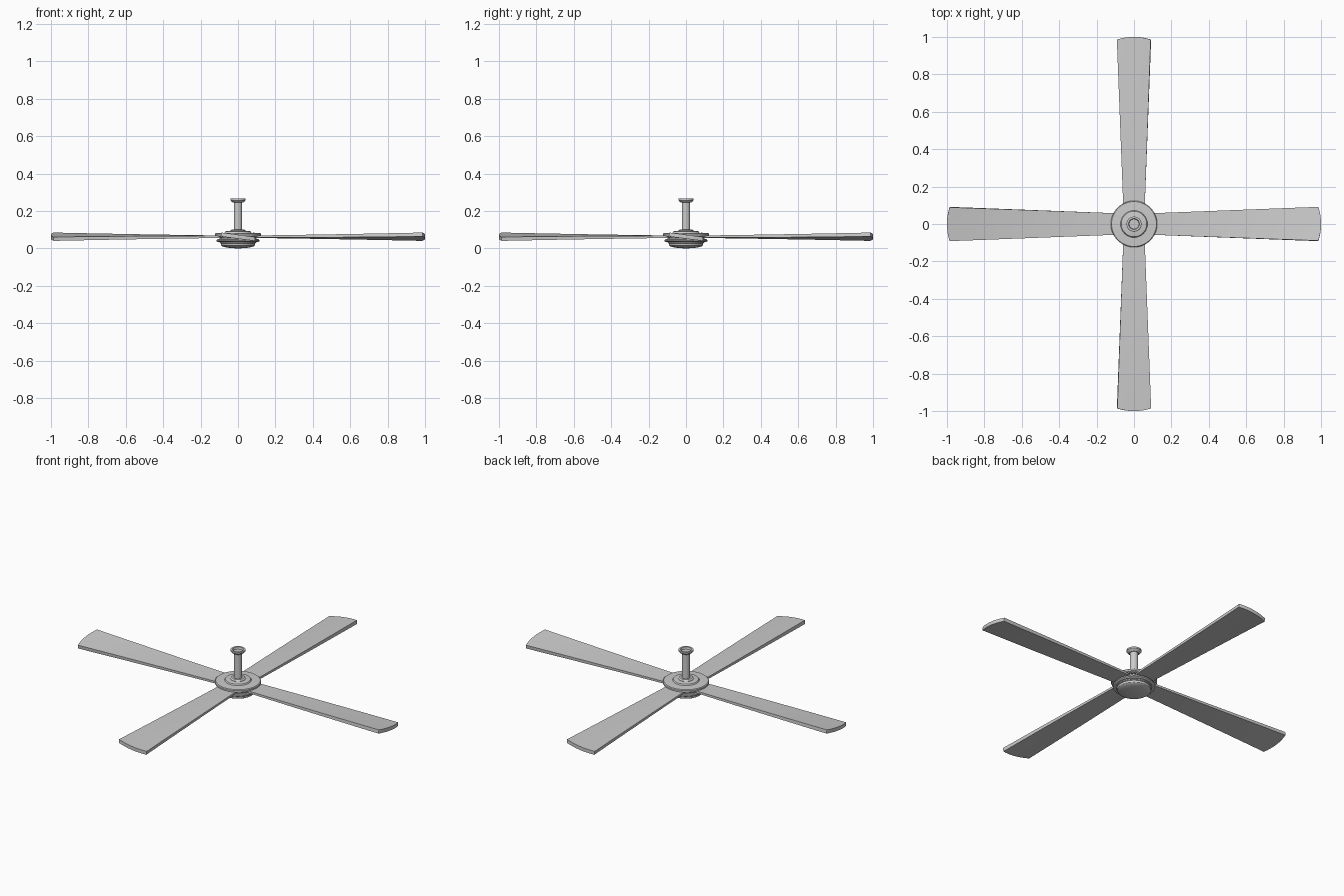
import bpy, bmesh, math
from mathutils import Matrix

if "Cube" in bpy.data.objects:
    bpy.data.objects.remove(bpy.data.objects["Cube"])


def finish(name, bm, angle=30):
    bmesh.ops.remove_doubles(bm, verts=bm.verts, dist=1e-5)
    bmesh.ops.recalc_face_normals(bm, faces=bm.faces)
    mesh = bpy.data.meshes.new(name)
    bm.to_mesh(mesh)
    bm.free()
    ob = bpy.data.objects.new(name, mesh)
    bpy.context.collection.objects.link(ob)
    bpy.ops.object.select_all(action='DESELECT')
    ob.select_set(True)
    bpy.context.view_layer.objects.active = ob
    bpy.ops.object.shade_smooth_by_angle(angle=math.radians(angle))
    return ob


def lathe(name, profile, segs=48):
    """Revolve (radius, z) points around the z axis."""
    bm = bmesh.new()
    rings = []
    for i in range(segs):
        a = 2 * math.pi * i / segs
        rings.append([bm.verts.new((r * math.cos(a), r * math.sin(a), z)) for r, z in profile])
    for i in range(segs):
        p, q = rings[i], rings[(i + 1) % segs]
        for j in range(len(profile) - 1):
            (r0, _), (r1, _) = profile[j], profile[j + 1]
            if r0 == 0 and r1 == 0:
                continue
            if r0 == 0:
                bm.faces.new((p[j], q[j + 1], p[j + 1]))
            elif r1 == 0:
                bm.faces.new((p[j], q[j], p[j + 1]))
            else:
                bm.faces.new((p[j], q[j], q[j + 1], p[j + 1]))
    return finish(name, bm)


# Motor housing: upper plate, core and lower dome
lathe("upper_plate", [(0, 0.064), (0.119, 0.064), (0.124, 0.067), (0.124, 0.077),
                      (0.120, 0.081), (0.072, 0.083), (0.068, 0.090), (0.060, 0.092), (0, 0.092)])
lathe("motor_core", [(0, 0.03), (0.098, 0.03), (0.098, 0.066), (0, 0.066)])
lathe("lower_plate", [(0, 0.034), (0.108, 0.034), (0.114, 0.038), (0.114, 0.045),
                      (0.110, 0.049), (0, 0.049)])
dome = [(0.092 * math.sin(i * math.pi / 16), 0.022 - 0.018 * math.cos(i * math.pi / 16))
        for i in range(9)]
dome = [(0.0 if i == 0 else r, z - 0.004) for i, (r, z) in enumerate(dome)]
lathe("lower_dome", dome + [(0.092, 0.026), (0.096, 0.028), (0.096, 0.035), (0, 0.035)])

# Small cooling fins round the housing
bm = bmesh.new()
for i in range(40):
    m = (Matrix.Rotation(2 * math.pi * i / 40, 4, 'Z') @ Matrix.Translation((0.107, 0, 0.062))
         @ Matrix.Diagonal((0.02, 0.007, 0.008, 1)))
    bmesh.ops.create_cube(bm, size=1, matrix=m)
finish("cooling_fins", bm)

# Down rod with collar and hollow ceiling flange
lathe("rod_collar", [(0, 0.088), (0.042, 0.088), (0.042, 0.094), (0.034, 0.100), (0, 0.100)])
lathe("down_rod", [(0, 0.09), (0.0225, 0.09), (0.0225, 0.25), (0, 0.25)], 32)
lathe("ceiling_flange", [(0, 0.244), (0.026, 0.244), (0.036, 0.251), (0.040, 0.256),
                         (0.040, 0.265), (0.029, 0.265), (0.026, 0.253), (0, 0.253)], 32)


# Twisted, tapering blades with rounded tips
def blade(name, turn):
    rows, cols = 8, 8
    bm = bmesh.new()
    layers = []
    for side in (1, -1):
        grid = []
        for i in range(rows + 1):
            t = i / rows
            half = 0.057 + 0.034 * t
            tilt = -math.radians(0.5 + 7 * t)
            thick = 0.006 + 0.0045 * t
            line = []
            for j in range(cols + 1):
                u = 2 * j / cols - 1
                x = 0.085 + (0.915 - 0.014 * u * u) * t
                y, z = u * half, side * thick
                line.append(bm.verts.new((x, y * math.cos(tilt) - z * math.sin(tilt),
                                          0.062 + y * math.sin(tilt) + z * math.cos(tilt))))
            grid.append(line)
        layers.append(grid)
    top, bot = layers
    for g in layers:
        for i in range(rows):
            for j in range(cols):
                bm.faces.new((g[i][j], g[i + 1][j], g[i + 1][j + 1], g[i][j + 1]))
    for i in range(rows):
        for j in (0, cols):
            bm.faces.new((top[i][j], top[i + 1][j], bot[i + 1][j], bot[i][j]))
    for j in range(cols):
        for i in (0, rows):
            bm.faces.new((top[i][j], top[i][j + 1], bot[i][j + 1], bot[i][j]))
    bm.transform(Matrix.Rotation(turn, 4, 'Z'))
    finish(name, bm)


for k in range(4):
    blade(f"blade_{k + 1}", k * math.pi / 2)
